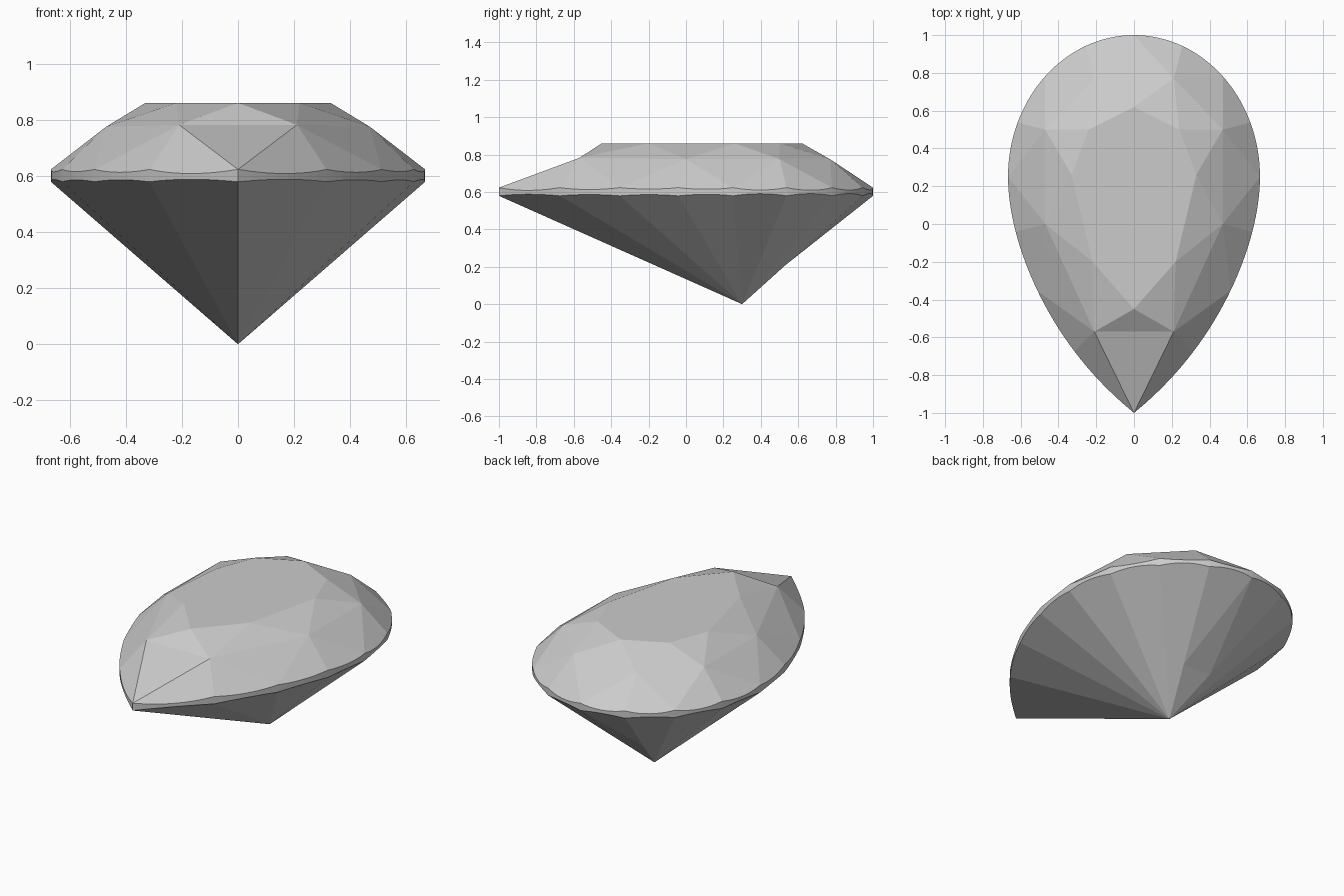
import bpy, bmesh, math
from mathutils import Vector
from mathutils.geometry import normal

if "Cube" in bpy.data.objects:
    bpy.data.objects.remove(bpy.data.objects["Cube"])

STEPS = 8                    # outline segments per half facet
W, Y0 = 0.667, 0.25          # half width and its y position
TOP, LOW = 0.623, 0.579      # girdle corner heights
culet = Vector((0, 0.3, 0))


def outline(t):
    """Right half of the pear outline: t = 0 back, 1 widest, 2 front tip."""
    if t <= 1:
        a = t * math.pi / 2
        return W * math.sin(a), Y0 + 0.75 * math.cos(a)
    s = (t - 1) ** 1.05
    return max(0, W * (1 - s ** (1.9 + 0.4 * s * s))), Y0 - 1.25 * s


def on_plane(xy, a, b, c):
    """Drop an outline point onto the facet plane so the girdle scallops."""
    n = normal((a, b, c))
    x, y = xy
    return Vector((x, y, a.z - (n.x * (x - a.x) + n.y * (y - a.y)) / n.z))


# Right half corner points, from back to tip
table = [Vector((x, y, 0.86)) for x, y in
         [(0, 0.62), (0.24, 0.5), (0.33, 0.26), (0.22, -0.2), (0, -0.45)]]
star = [Vector((x, y, z)) for x, y, z in
        [(0.21, 0.77, 0.775), (0.47, 0.5, 0.775), (0.47, 0, 0.775), (0.21, -0.57, 0.782)]]
upper = [Vector((*outline(k / 4), TOP)) for k in range(9)]
lower = [Vector((*outline(k / 4), LOW)) for k in range(9)]

bm = bmesh.new()


def facet(*points):
    bm.faces.new([bm.verts.new(p) for p in points])


def middle(p):
    return Vector((0, p.y, p.z))


# Table and star facets
facet(*table)
for i in range(4):
    facet(table[i], star[i], table[i + 1])

# Crown kites, folded between neighbouring star points
for i in range(5):
    a = star[i - 1] if i > 0 else middle(star[0])
    b = star[i] if i < 4 else middle(star[3])
    facet(table[i], a, b)
    facet(upper[2 * i], b, a)

# Crown halves, girdle band and pavilion facets
p = culet.lerp(lower[1], 0.36)
for k in range(8):
    m = star[k // 2]
    ts = [(k + j / STEPS) / 4 for j in range(STEPS + 1)]
    up = [on_plane(outline(t), upper[k], upper[k + 1], m) for t in ts]
    lo = [on_plane(outline(t), lower[k], lower[k + 1], culet) for t in ts]
    facet(m, *up)
    for j in range(STEPS):
        facet(up[j], up[j + 1], lo[j + 1], lo[j])
    if k == 0:
        facet(p, *lo)
    elif k == 1:
        facet(culet, p, *lo)
    else:
        facet(culet, *lo)

# Folded back main facet of the pavilion
facet(culet, p, middle(p))
facet(lower[0], p, middle(p))

# Mirror to the left half and weld
bmesh.ops.mirror(bm, geom=bm.verts[:] + bm.edges[:] + bm.faces[:], axis='X', merge_dist=0.0001)
bmesh.ops.remove_doubles(bm, verts=bm.verts[:], dist=0.0005)
bmesh.ops.recalc_face_normals(bm, faces=bm.faces[:])

mesh = bpy.data.meshes.new("pear_cut_gem")
bm.to_mesh(mesh)
bm.free()
gem = bpy.data.objects.new("pear_cut_gem", mesh)
bpy.context.collection.objects.link(gem)
